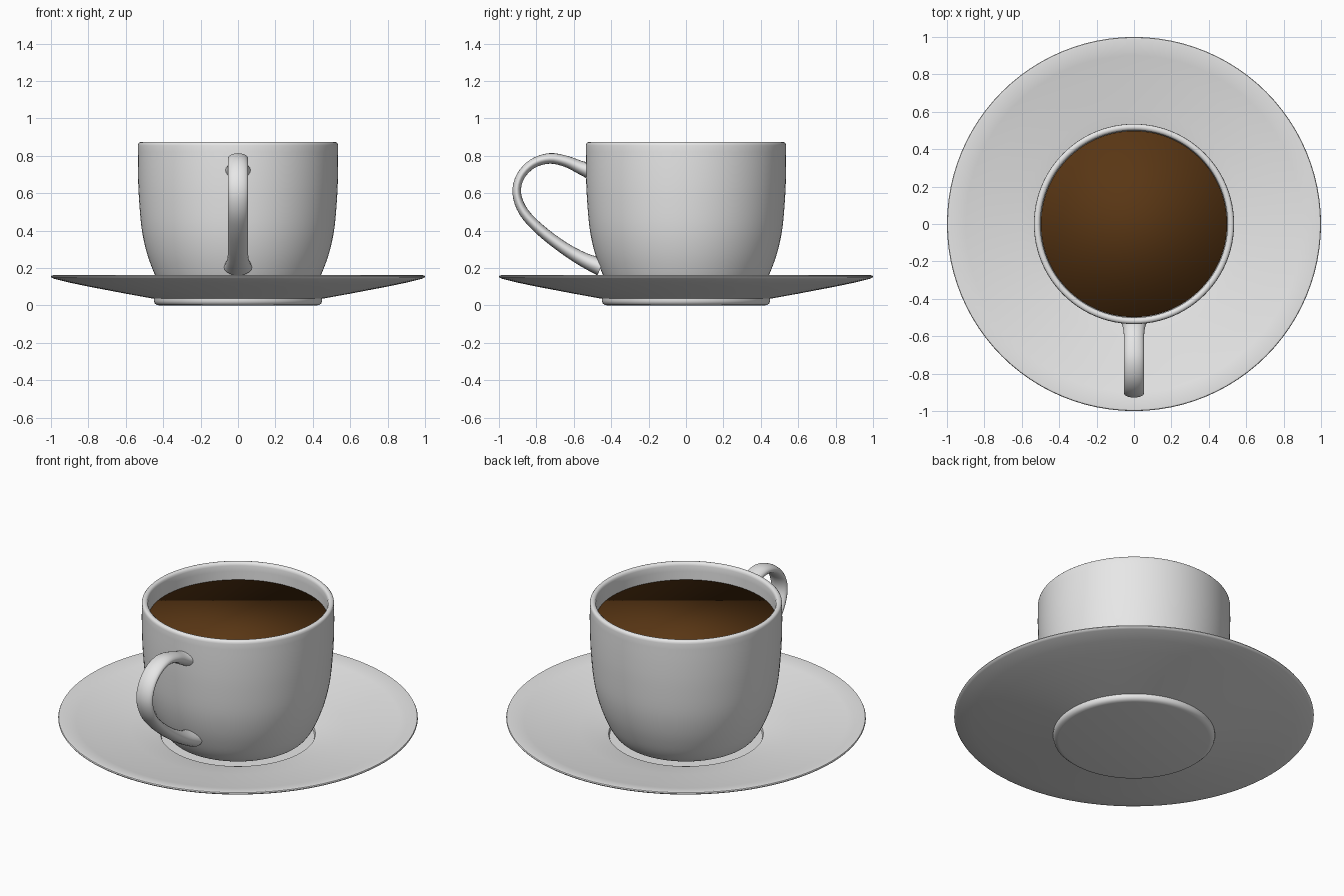
import bpy, bmesh, math
from mathutils import Vector

if "Cube" in bpy.data.objects:
    bpy.data.objects.remove(bpy.data.objects["Cube"])


def material(name, rgb):
    m = bpy.data.materials.new(name)
    m.diffuse_color = (*rgb, 1)
    m.use_nodes = True
    m.node_tree.nodes["Principled BSDF"].inputs["Base Color"].default_value = m.diffuse_color
    return m


WHITE = material("white_porcelain", (0.8, 0.8, 0.8))
BROWN = material("coffee_brown", (0.1, 0.037, 0.007))


def curve_through(points, steps=4):
    """Catmull-Rom curve through the given points."""
    p = [Vector(q) for q in points]
    p = [2 * p[0] - p[1]] + p + [2 * p[-1] - p[-2]]
    out = []
    for i in range(1, len(p) - 2):
        a, b, c, d = p[i - 1:i + 3]
        for s in range(steps):
            t = s / steps
            out.append(0.5 * (2 * b + (c - a) * t + (2 * a - 5 * b + 4 * c - d) * t * t
                              + (3 * b - a - 3 * c + d) * t ** 3))
    return out + [p[-2]]


def skin(name, rings, mat, sharp_angle):
    """Join equal-sized rings of points and cap both ends."""
    bm = bmesh.new()
    loops = [[bm.verts.new(co) for co in ring] for ring in rings]
    n = len(loops[0])
    for lo, hi in zip(loops, loops[1:]):
        for i in range(n):
            j = (i + 1) % n
            bm.faces.new((lo[i], lo[j], hi[j], hi[i]))
    bm.faces.new(loops[0][::-1])
    bm.faces.new(loops[-1])
    bmesh.ops.recalc_face_normals(bm, faces=bm.faces)
    me = bpy.data.meshes.new(name)
    bm.to_mesh(me)
    bm.free()
    for f in me.polygons:
        f.use_smooth = True
    if sharp_angle:
        me.set_sharp_from_angle(angle=math.radians(sharp_angle))
    me.materials.append(mat)
    ob = bpy.data.objects.new(name, me)
    bpy.context.collection.objects.link(ob)
    return ob


def lathe(name, profile, mat, sharp_angle=35, n=96):
    """Spin an (r, z) profile around the z axis."""
    turn = [2 * math.pi * i / n for i in range(n)]
    return skin(name, [[(r * math.cos(a), r * math.sin(a), z) for a in turn]
                       for r, z in profile], mat, sharp_angle)


# Saucer: solid foot, shallow flared plate, recessed seat for the cup
lathe("saucer", [
    (0.42, 0.0), (0.435, 0.003), (0.446, 0.012), (0.45, 0.024), (0.45, 0.036),
    (0.60, 0.063), (0.80, 0.101), (0.90, 0.122), (0.985, 0.143), (0.996, 0.148),
    (1.0, 0.154), (0.997, 0.160), (0.988, 0.162), (0.90, 0.143), (0.80, 0.124),
    (0.60, 0.088), (0.45, 0.064), (0.43, 0.058), (0.425, 0.044), (0.02, 0.044)], WHITE)

# Cup: rounded bowl, thin wall with a soft rim, hollow inside
outer = curve_through([(0.33, 0.046), (0.375, 0.062), (0.41, 0.10), (0.447, 0.17),
                       (0.487, 0.28), (0.515, 0.41), (0.53, 0.58), (0.535, 0.72),
                       (0.535, 0.855)])
rim = [(0.533, 0.866), (0.527, 0.872), (0.518, 0.874), (0.509, 0.872), (0.503, 0.866)]
inner = curve_through([(0.50, 0.855), (0.50, 0.72), (0.495, 0.58), (0.48, 0.41),
                       (0.452, 0.28), (0.41, 0.17), (0.36, 0.11), (0.30, 0.09)])
lathe("cup", [(0.02, 0.044)] + outer + rim + inner + [(0.02, 0.088)], WHITE)

# Coffee: fills the bowl to just below the rim, with soft edge shading
lathe("coffee", [(0.02, 0.092), (0.30, 0.094), (0.40, 0.17), (0.448, 0.285),
                 (0.476, 0.41), (0.491, 0.58), (0.497, 0.72), (0.498, 0.77)],
      BROWN, sharp_angle=None)

# Handle: flattened oval section swept along a loop, flared at both ends
# Each entry is (y, z, half thickness)
path = curve_through([
    (-0.512, 0.720, 0.046), (-0.56, 0.736, 0.036), (-0.64, 0.770, 0.030),
    (-0.73, 0.786, 0.028), (-0.82, 0.758, 0.025), (-0.885, 0.690, 0.023),
    (-0.905, 0.600, 0.023), (-0.868, 0.500, 0.026), (-0.78, 0.405, 0.029),
    (-0.66, 0.312, 0.032), (-0.55, 0.246, 0.038), (-0.455, 0.205, 0.048)])
rings = []
for i, p in enumerate(path):
    t = path[min(i + 1, len(path) - 1)] - path[max(i - 1, 0)]
    side = Vector((-t.y, t.x)).normalized()
    end = min(i, len(path) - 1 - i)
    width = 0.054 + 0.021 * max(0, 1 - end / 6) ** 1.5
    ring = []
    for k in range(20):
        a = 2 * math.pi * k / 20
        off = side * p.z * math.sin(a)
        ring.append((width * math.cos(a), p.x + off.x, p.y + off.y))
    rings.append(ring)
skin("handle", rings, WHITE, 50)
